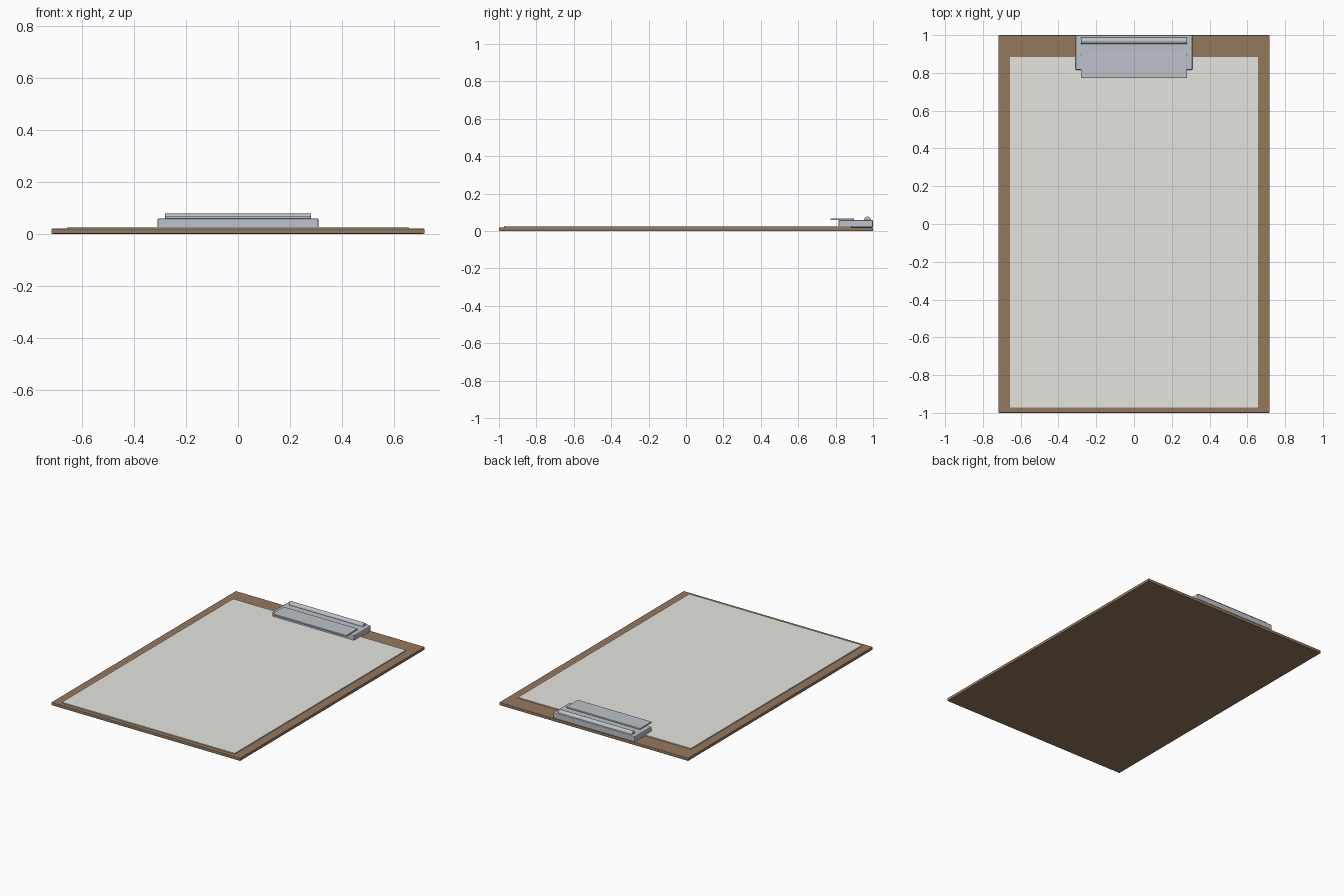
import bpy, math

if "Cube" in bpy.data.objects:
    bpy.data.objects.remove(bpy.data.objects["Cube"])


def material(name, rgb):
    m = bpy.data.materials.new(name)
    m.diffuse_color = (*rgb, 1)
    m.use_nodes = True
    m.node_tree.nodes["Principled BSDF"].inputs["Base Color"].default_value = m.diffuse_color
    return m


wood = material("brown_board", (0.30, 0.19, 0.11))
white = material("paper_white", (0.78, 0.78, 0.74))
metal = material("steel", (0.50, 0.54, 0.58))


def finish(ob, name, mat, bevel, segments):
    ob.name = name
    ob.data.materials.append(mat)
    if bevel:
        mod = ob.modifiers.new("edge_bevel", 'BEVEL')
        mod.width = bevel
        mod.segments = segments
        mod.limit_method = 'ANGLE'
    return ob


def box(name, half_x, y0, y1, z0, z1, mat, bevel=0.0, segments=2):
    """Box symmetric in x, given by its y and z limits."""
    bpy.ops.mesh.primitive_cube_add(size=1, location=(0, (y0 + y1) / 2, (z0 + z1) / 2))
    ob = bpy.context.object
    ob.scale = (2 * half_x, y1 - y0, z1 - z0)
    bpy.ops.object.transform_apply(location=False, rotation=False, scale=True)
    return finish(ob, name, mat, bevel, segments)


# Backing board and sheet stack
box("board", 0.717, -1.0, 1.0, 0.0, 0.02, wood, 0.003)
box("paper", 0.656, -0.972, 0.884, 0.0195, 0.0265, white)

# Clip body and raised pressing plate
box("clip_body", 0.31, 0.815, 1.0, 0.0195, 0.059, metal, 0.006)
box("clip_plate", 0.28, 0.773, 0.897, 0.058, 0.068, metal, 0.002)

# Hinge rod, half sunk into the clip body
bpy.ops.mesh.primitive_cylinder_add(vertices=24, radius=0.018, depth=0.56,
                                    location=(0, 0.97, 0.059),
                                    rotation=(0, math.pi / 2, 0))
finish(bpy.context.object, "hinge_rod", metal, 0.0, 1)
bpy.ops.object.shade_smooth_by_angle(angle=math.radians(40))
